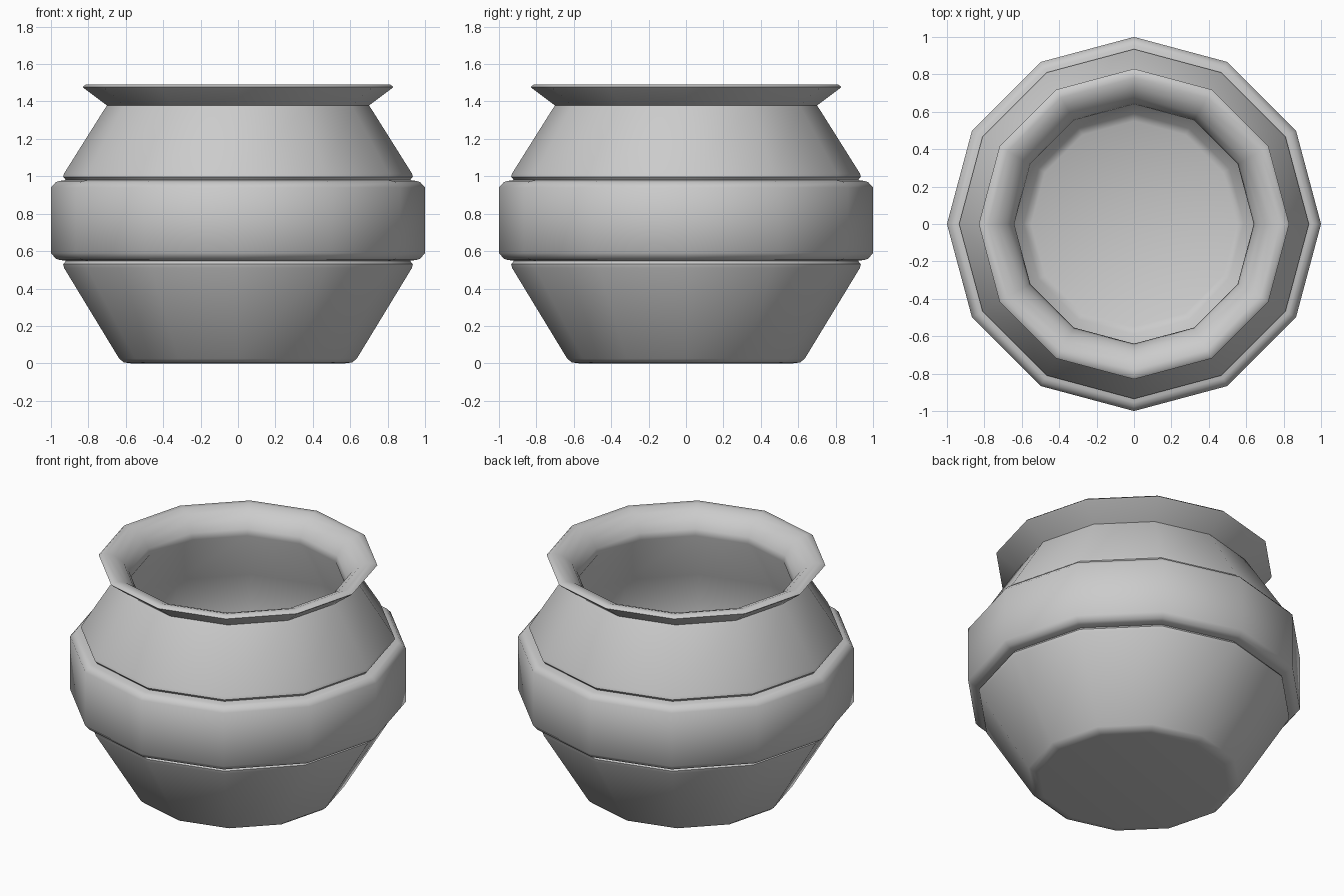
import bpy, bmesh
from math import cos, sin, tau, radians

if "Cube" in bpy.data.objects:
    bpy.data.objects.remove(bpy.data.objects["Cube"])

SIDES = 12


def lathe(name, profile):
    """Revolve (radius, z) points into a 12-sided form; radius 0 closes at a pole."""
    bm = bmesh.new()
    rings = []
    for r, z in profile:
        if r == 0:
            rings.append([bm.verts.new((0, 0, z))] * SIDES)
        else:
            rings.append([bm.verts.new((r * cos(tau * i / SIDES), r * sin(tau * i / SIDES), z))
                          for i in range(SIDES)])
    for a, b in zip(rings, rings[1:]):
        for i in range(SIDES):
            j = (i + 1) % SIDES
            quad = list(dict.fromkeys((a[i], a[j], b[j], b[i])))
            bm.faces.new(quad)
    bmesh.ops.recalc_face_normals(bm, faces=bm.faces)
    mesh = bpy.data.meshes.new(name)
    bm.to_mesh(mesh)
    bm.free()
    obj = bpy.data.objects.new(name, mesh)
    bpy.context.collection.objects.link(obj)
    bpy.ops.object.select_all(action='DESELECT')
    obj.select_set(True)
    bpy.context.view_layer.objects.active = obj
    bpy.ops.object.shade_smooth_by_angle(angle=radians(48))
    return obj


# Outer wall from the base up, with the raised belt around the middle
outer = [(0, 0), (0.57, 0), (0.61, 0.005), (0.635, 0.025),
         (0.93, 0.51), (0.935, 0.53), (0.92, 0.548),
         (0.955, 0.553), (0.975, 0.56), (1.0, 0.59),
         (1.0, 0.94), (0.975, 0.968), (0.955, 0.975),
         (0.92, 0.98), (0.935, 0.997), (0.93, 1.015),
         (0.71, 1.365)]
# Flared rim rolling over into the mouth
rim = [(0.70, 1.378), (0.82, 1.468), (0.83, 1.478), (0.815, 1.49), (0.78, 1.49),
       (0.73, 1.472), (0.68, 1.43), (0.65, 1.38), (0.64, 1.34)]
# Hollow inside and floor
inner = [(0.87, 0.98), (0.87, 0.54), (0.59, 0.08), (0.55, 0.06), (0, 0.06)]

lathe("pot", outer + rim + inner)
